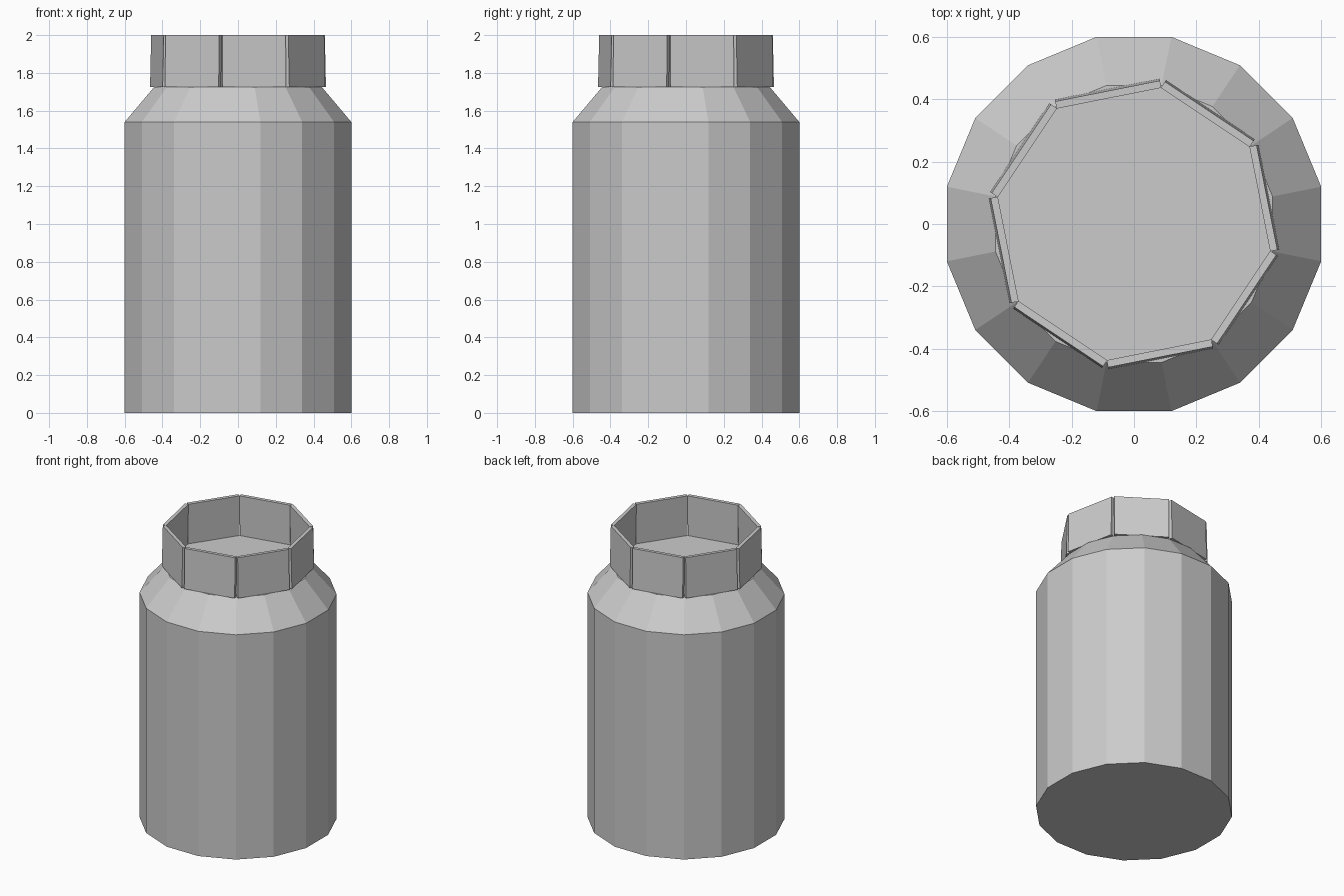
import bpy
import bmesh
import math
from mathutils import Matrix

cube = bpy.data.objects.get("Cube")
if cube:
    bpy.data.objects.remove(cube, do_unlink=True)

SIDES, PANELS = 16, 8
STEP = math.tau / SIDES
SHOULDER_Z, NECK_Z, TOP_Z = 1.54, 1.725, 2.0

grey = bpy.data.materials.new("light_grey")
grey.use_nodes = True
colour = (0.6, 0.6, 0.6, 1)
grey.diffuse_color = colour
grey.node_tree.nodes["Principled BSDF"].inputs["Base Color"].default_value = colour


def finish(name, bm):
    bmesh.ops.recalc_face_normals(bm, faces=bm.faces)
    mesh = bpy.data.meshes.new(name)
    bm.to_mesh(mesh)
    bm.free()
    mesh.materials.append(grey)
    obj = bpy.data.objects.new(name, mesh)
    bpy.context.collection.objects.link(obj)
    return obj


# Body: faceted cylinder with a sloping shoulder and a flat top
bm = bmesh.new()
rings = []
for apothem, z in [(0.6, 0), (0.6, SHOULDER_Z), (0.444, NECK_Z)]:
    r = apothem / math.cos(STEP / 2)
    rings.append([bm.verts.new((r * math.cos((i + 0.5) * STEP),
                                r * math.sin((i + 0.5) * STEP), z))
                  for i in range(SIDES)])
for low, high in zip(rings, rings[1:]):
    for i in range(SIDES):
        j = (i + 1) % SIDES
        bm.faces.new((low[i], low[j], high[j], high[i]))
bm.faces.new(rings[0][::-1])
bm.faces.new(rings[-1])
finish("body", bm)

# Neck: ring of flat boards leaning slightly inwards, with open corner gaps
WIDTH, THICK = 0.342, 0.0235
height = TOP_Z - NECK_Z
for k in range(PANELS):
    bm = bmesh.new()
    bmesh.ops.create_cube(bm, size=1)
    place = (Matrix.Rotation((2 * k + 0.5) * STEP, 4, "Z")
             @ Matrix.Translation((0.426, 0, (TOP_Z + NECK_Z) / 2))
             @ Matrix.Rotation(math.radians(-1.3), 4, "Y")
             @ Matrix.Diagonal((THICK, WIDTH, height, 1)))
    bmesh.ops.transform(bm, matrix=place, verts=bm.verts)
    finish(f"neck_board_{k + 1}", bm)
